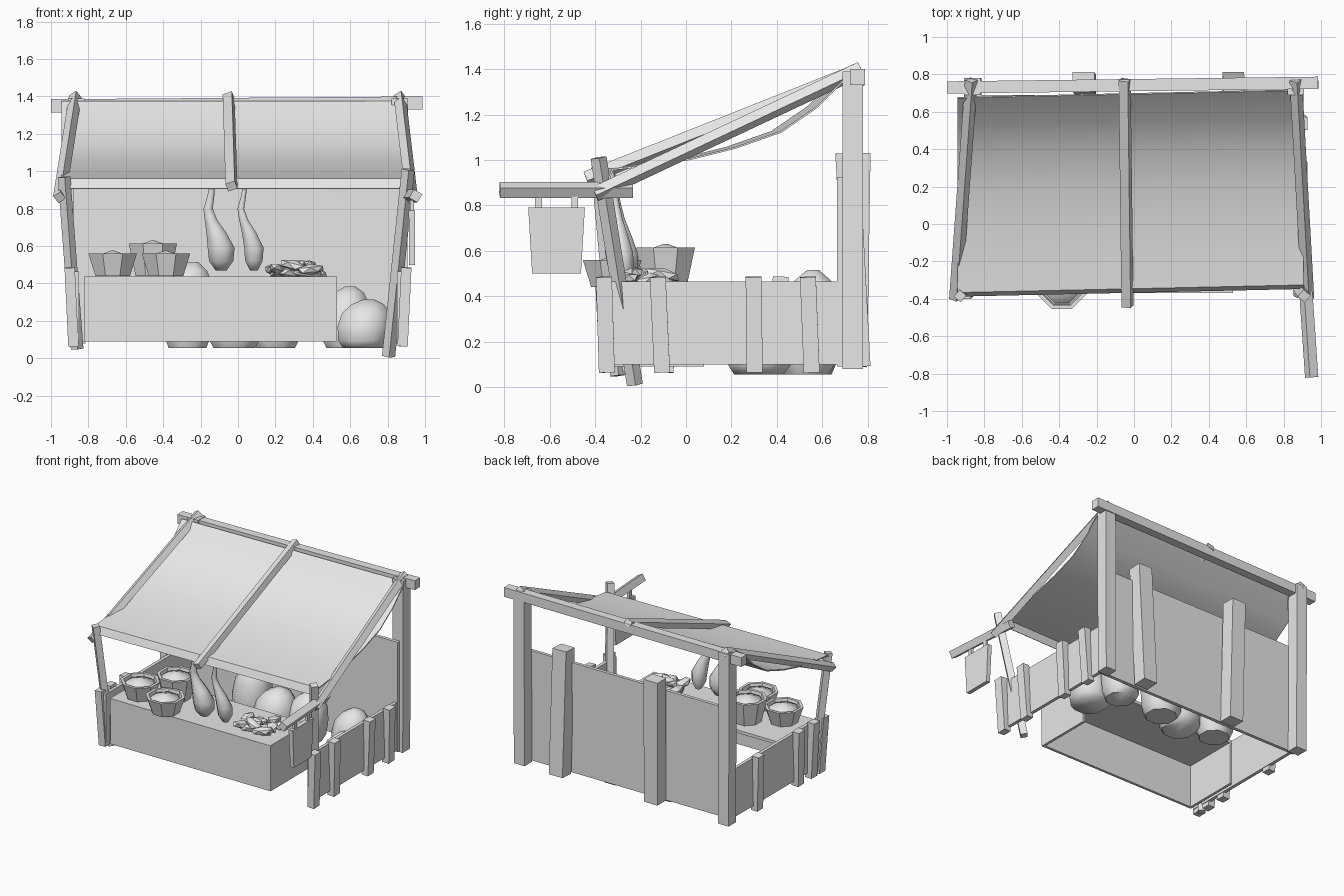
import bpy, bmesh, math, random
from mathutils import Vector, Matrix

if "Cube" in bpy.data.objects:
    bpy.data.objects.remove(bpy.data.objects["Cube"], do_unlink=True)
random.seed(4)

grey = bpy.data.materials.new("plain_grey")
grey.use_nodes = True
grey.diffuse_color = (0.8, 0.8, 0.8, 1)
grey.node_tree.nodes["Principled BSDF"].inputs["Base Color"].default_value = (0.8, 0.8, 0.8, 1)


def finish(name, bm, smooth=None):
    bmesh.ops.recalc_face_normals(bm, faces=bm.faces)
    mesh = bpy.data.meshes.new(name)
    bm.to_mesh(mesh)
    bm.free()
    mesh.materials.append(grey)
    ob = bpy.data.objects.new(name, mesh)
    bpy.context.collection.objects.link(ob)
    if smooth:
        bpy.ops.object.select_all(action='DESELECT')
        ob.select_set(True)
        bpy.context.view_layer.objects.active = ob
        bpy.ops.object.shade_smooth_by_angle(angle=math.radians(smooth))
    return ob


def beam(name, start, end, width, depth, taper=1.0, roll=0):
    """Timber between two points; width is sideways, depth is the other way."""
    a, b = Vector(start), Vector(end)
    d = (b - a).normalized()
    up = Vector((0, 1, 0)) if abs(d.z) > 0.8 else Vector((0, 0, 1))
    side = d.cross(up).normalized()
    rot = Matrix((side, side.cross(d), d)).transposed().to_4x4()
    bm = bmesh.new()
    bmesh.ops.create_cube(bm, size=1)
    for v in bm.verts:
        k = taper if v.co.z > 0 else 1
        v.co = Vector((v.co.x * width * k, v.co.y * depth * k, v.co.z * (b - a).length))
    bm.transform(Matrix.Translation((a + b) / 2) @ rot @ Matrix.Rotation(math.radians(roll), 4, 'Z'))
    return finish(name, bm)


def box(name, lo, hi):
    bm = bmesh.new()
    bmesh.ops.create_cube(bm, size=1)
    for v in bm.verts:
        v.co = Vector([lo[i] + (v.co[i] + 0.5) * (hi[i] - lo[i]) for i in range(3)])
    return finish(name, bm)


def loft(name, rings, sides=8, smooth=None):
    """Level rings (x, y, z, radius) joined into a closed body."""
    bm = bmesh.new()
    loops = []
    for x, y, z, r in rings:
        loops.append([bm.verts.new((x + r * math.cos((i + 0.5) * math.tau / sides),
                                    y + r * math.sin((i + 0.5) * math.tau / sides), z))
                      for i in range(sides)])
    for p, q in zip(loops, loops[1:]):
        for i in range(sides):
            j = (i + 1) % sides
            bm.faces.new((p[i], p[j], q[j], q[i]))
    bm.faces.new(loops[0])
    bm.faces.new(loops[-1])
    return finish(name, bm, smooth)


def sheet(name, rows, thickness, smooth=None):
    bm = bmesh.new()
    grid = [[bm.verts.new(p) for p in row] for row in rows]
    for p, q in zip(grid, grid[1:]):
        for i in range(len(p) - 1):
            bm.faces.new((p[i], p[i + 1], q[i + 1], q[i]))
    bm.normal_update()
    bmesh.ops.solidify(bm, geom=bm.faces[:], thickness=thickness)
    return finish(name, bm, smooth)


# Frame: back posts, ridge, rafters and leaning front posts
for side, s in (("left", 1), ("right", -1)):
    beam(side + "_back_post", (s * 0.86, 0.735, 0.08), (s * 0.865, 0.735, 1.39), 0.09, 0.09)
beam("ridge_beam", (-1, 0.73, 1.35), (0.985, 0.755, 1.365), 0.065, 0.07)
beam("right_rafter", (-0.955, -0.40, 0.86), (-0.87, 0.77, 1.40), 0.048, 0.048, roll=35)
beam("middle_rafter", (-0.035, -0.44, 0.92), (-0.05, 0.77, 1.40), 0.052, 0.045, roll=20)
beam("left_rafter", (0.93, -0.40, 0.85), (0.865, 0.77, 1.40), 0.048, 0.048, roll=35)
beam("left_front_post", (0.805, -0.225, 0.01), (0.91, -0.385, 1.01), 0.05, 0.05, roll=40)
beam("right_front_post", (-0.86, -0.30, 0.05), (-0.93, -0.385, 0.97), 0.048, 0.048, roll=40)

# Sagging cloth roof
roof = [(0.70, 1.37), (0.56, 1.23), (0.4, 1.12), (0.2, 1.05), (0, 1.0),
        (-0.2, 0.97), (-0.34, 0.955), (-0.36, 0.905)]
sheet("cloth_roof", [[(x, y + 0.022 * x, z) for x in (-0.945, -0.045, 0.905)]
                     for y, z in roof], 0.008, 50)

# Back wall with two uneven planks
box("back_wall", (-0.88, 0.665, 0.09), (0.88, 0.69, 0.925))
beam("back_plank_a", (-0.26, 0.745, 0.09), (-0.27, 0.76, 1.03), 0.115, 0.105)
beam("back_plank_b", (0.53, 0.76, 0.09), (0.535, 0.71, 1.03), 0.115, 0.105)

# Side fences
for side, s, places in (("left", 1, (-0.355, -0.115, 0.30, 0.545)),
                        ("right", -1, (-0.355, -0.25, -0.08, 0.41))):
    lo, hi = sorted((s * 0.85, s * 0.875))
    box(side + "_fence_panel", (lo, -0.375, 0.10), (hi, 0.69, 0.465))
    for n, y in enumerate(places):
        lean = random.uniform(-0.012, 0.012)
        beam(f"{side}_fence_plank_{n}", (s * 0.88, y - lean, 0.065),
             (s * 0.9, y + lean, 0.485), 0.055, 0.07)

# Counter boards, open underneath, with a wavy cloth
box("counter_front", (-0.82, -0.365, 0.09), (0.53, -0.345, 0.435))
box("counter_top", (-0.82, -0.365, 0.415), (0.53, 0.08, 0.435))
for side, x in (("left", 0.51), ("right", -0.82)):
    box(side + "_counter_end", (x, -0.365, 0.09), (x + 0.02, 0.08, 0.435))
xs = [-0.82 + 1.35 * i / 18 for i in range(19)]
sheet("counter_cloth", [
    [(x, -0.368, 0.31 + 0.018 * math.sin(9 * x + 1.5)) for x in xs],
    [(x, -0.368, 0.438) for x in xs], [(x, 0.08, 0.438) for x in xs]], 0.006)

# Buckets filled with heaped goods
for n, (x, y, h) in enumerate(((-0.67, -0.22, 0.12), (-0.385, -0.325, 0.12), (-0.455, -0.09, 0.175))):
    z = 0.44
    loft(f"bucket_{n}", [(x, y, z, 0.1), (x, y, z + h, 0.14), (x, y, z + h, 0.118),
                         (x, y, z + h - 0.025, 0.112)])
    loft(f"bucket_heap_{n}", [(x, y, z + h - 0.04, 0.112), (x, y, z + h - 0.015, 0.10),
                              (x, y, z + h + 0.015, 0.01)], 8, 60)

# Hanging hams: neck bends out, heavy end swings back in
ham = ((-0.045, 0.95, 0.015), (-0.055, 0.87, 0.02), (-0.07, 0.8, 0.027), (-0.055, 0.74, 0.036),
       (-0.025, 0.67, 0.058), (0, 0.59, 0.078), (0, 0.52, 0.07), (0, 0.47, 0.032))
for n, (x, fat) in enumerate(((-0.09, 1), (0.085, 0.72))):
    loft(f"ham_{n}", [(x + dx, -0.28 - 0.12 * (z - 0.55), z, r * fat) for dx, z, r in ham], 8, 60)

# Pile of small loaves on the counter
for n in range(13):
    bm = bmesh.new()
    bmesh.ops.create_icosphere(bm, subdivisions=1, radius=1)
    bm.transform(Matrix.Translation((random.uniform(0.17, 0.42), random.uniform(-0.28, -0.06),
                                     0.455 + 0.02 * (n % 3)))
                 @ Matrix.Rotation(random.uniform(0, 6), 4, 'Z')
                 @ Matrix.Rotation(random.uniform(-0.3, 0.3), 4, 'Y')
                 @ Matrix.Diagonal((0.085, 0.042, 0.03, 1)))
    finish(f"loaf_{n}", bm)

# Sacks on the floor: x, y, radius, height
sacks = ((-0.27, 0.54, 0.145, 0.46), (-0.02, 0.46, 0.16, 0.36), (0.2, 0.53, 0.15, 0.36),
         (0.57, 0.53, 0.14, 0.33), (0.67, 0.32, 0.155, 0.26))
sack = ((0, 0.75), (0.15, 0.95), (0.45, 1.0), (0.72, 0.9), (0.9, 0.6), (1, 0.2))
for n, (x, y, r, h) in enumerate(sacks):
    loft(f"sack_{n}", [(x + 0.03 * t * t, y + 0.02 * t, 0.055 + h * t, r * k) for t, k in sack], 8, 60)

# Hanging board on its arm
beam("board_arm", (0.91, -0.235, 0.868), (0.95, -0.82, 0.868), 0.052, 0.052, roll=30)
beam("hanging_board", (0.93, -0.57, 0.50), (0.93, -0.57, 0.79), 0.03, 0.215, taper=1.16)
for n, y in enumerate((-0.65, -0.49)):
    beam(f"board_strap_{n}", (0.93, y, 0.77), (0.93, y, 0.845), 0.02, 0.03)
